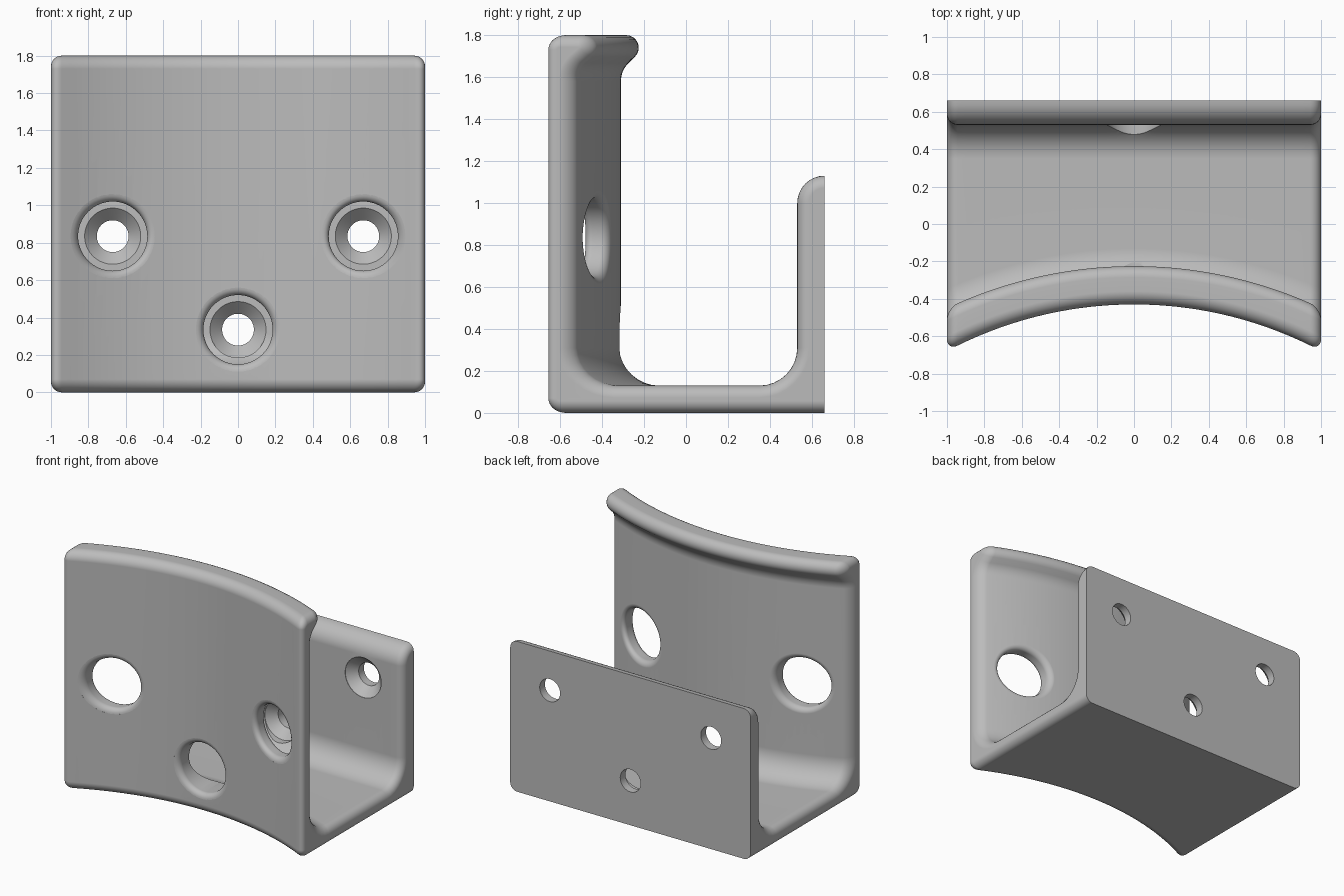
import bpy, bmesh
from math import sin, cos, radians, sqrt, pi

if "Cube" in bpy.data.objects:
    bpy.data.objects.remove(bpy.data.objects["Cube"], do_unlink=True)

ARC_Y = -2.56            # centre of the arc the front wall follows
R_OUT, R_IN = 2.13, 2.25  # front and rear radius of the curved wall
EDGE = 0.057             # rounding along both ends
HOLES = [(-0.67, 0.835), (0.67, 0.835), (0, 0.335)]

grey = bpy.data.materials.new("plain grey")
grey.use_nodes = True
grey.diffuse_color = (0.5, 0.5, 0.5, 1)
grey.node_tree.nodes["Principled BSDF"].inputs["Base Color"].default_value = (0.5, 0.5, 0.5, 1)


def arc_y(radius, x):
    return ARC_Y + sqrt(radius * radius - x * x)


def arc(cx, cz, r, start, end, n=8):
    angles = [radians(start + (end - start) * i / n) for i in range(n + 1)]
    return [(cx + r * cos(a), cz + r * sin(a)) for a in angles]


def section(x, e):
    """Hook outline at x, shrunk inward by e."""
    curved = (arc(2.20, 0.07, 0.07 - e, 270, 180)      # bottom front edge
              + arc(2.20, 1.73, 0.07 - e, 180, 90)     # top front edge
              + arc(2.275, 1.74, 0.06 - e, 90, -45)    # lip
              + arc(2.37, 1.581, 0.12 + e, 135, 180)   # hollow under lip
              + arc(2.43, 0.31, 0.18 + e, 180, 270))   # front fillet
    straight = (arc(0.35, 0.31, 0.18 + e, 270, 360)    # rear fillet
                + arc(0.66, 1.0, 0.13 - e, 180, 90)    # rear plate top
                + [(0.66, e)])
    return [(x, arc_y(a, x), z) for a, z in curved] + [(x, y, z) for y, z in straight]


def loft(bm, rings):
    """Skin closed rings and cap both ends."""
    rows = [[bm.verts.new(p) for p in ring] for ring in rings]
    n = len(rows[0])
    for a, b in zip(rows, rows[1:]):
        for i in range(n):
            j = (i + 1) % n
            bm.faces.new((a[i], a[j], b[j], b[i]))
    bm.faces.new(rows[0][::-1])
    bm.faces.new(rows[-1])


def make_object(name, ring_sets):
    bm = bmesh.new()
    for rings in ring_sets:
        loft(bm, rings)
    bmesh.ops.recalc_face_normals(bm, faces=bm.faces)
    mesh = bpy.data.meshes.new(name)
    bm.to_mesh(mesh)
    bm.free()
    mesh.materials.append(grey)
    ob = bpy.data.objects.new(name, mesh)
    bpy.context.collection.objects.link(ob)
    return ob


def circle(cx, cz, r, y_of_x, n=64):
    pts = [(cx + r * cos(2 * pi * i / n), cz + r * sin(2 * pi * i / n)) for i in range(n)]
    return [(x, y_of_x(x), z) for x, z in pts]


def access_hole(cx, cz, r=0.185, f=0.04, n=6):
    """Large hole whose rims are rounded along the curved wall."""
    rings = [circle(cx, cz, r + f, lambda x: -1.0)]
    for i in range(n + 1):
        t = i / n * pi / 2
        rings.append(circle(cx, cz, r + f * (1 - sin(t)),
                            lambda x: arc_y(R_OUT, x) + f * (1 - cos(t))))
    if cx == 0:      # low hole runs straight through the fillet
        return rings + [circle(cx, cz, r, lambda x: -0.1)]
    for i in range(n + 1):
        t = (n - i) / n * pi / 2
        rings.append(circle(cx, cz, r + f * (1 - sin(t)),
                            lambda x: arc_y(R_IN, x) - f * (1 - cos(t))))
    return rings + [circle(cx, cz, r + f, lambda x: -0.1)]


def screw_hole(cx, cz):
    """Countersunk hole through the rear plate."""
    steps = [(0.2, 0.15), (0.533, 0.15), (0.598, 0.085), (0.8, 0.085)]
    return [circle(cx, cz, r, lambda x: y) for y, r in steps]


# hook body, with rounded ends
stations = []
for i in range(7):
    t = i / 6 * pi / 2
    stations.append((1 - EDGE + EDGE * sin(t), EDGE * (1 - cos(t))))
spans = 40
middle = [((1 - EDGE) * (2 * i / spans - 1), 0) for i in range(1, spans)]
path = [(-x, e) for x, e in reversed(stations)] + middle + stations
hook = make_object("curved_hook_bracket", [[section(x, e) for x, e in path]])

# cut the holes
bpy.context.view_layer.objects.active = hook
hook.select_set(True)
for name, shape in (("access_hole_cutter", access_hole), ("screw_hole_cutter", screw_hole)):
    cutter = make_object(name, [shape(x, z) for x, z in HOLES])
    cutter.hide_render = True
    mod = hook.modifiers.new(name, 'BOOLEAN')
    mod.operation = 'DIFFERENCE'
    mod.solver = 'EXACT'
    mod.object = cutter
    bpy.ops.object.modifier_apply(modifier=mod.name)
    bpy.data.objects.remove(cutter, do_unlink=True)

bpy.ops.object.shade_smooth_by_angle(angle=radians(30))
weighted = hook.modifiers.new("even_shading", 'WEIGHTED_NORMAL')
weighted.keep_sharp = True
